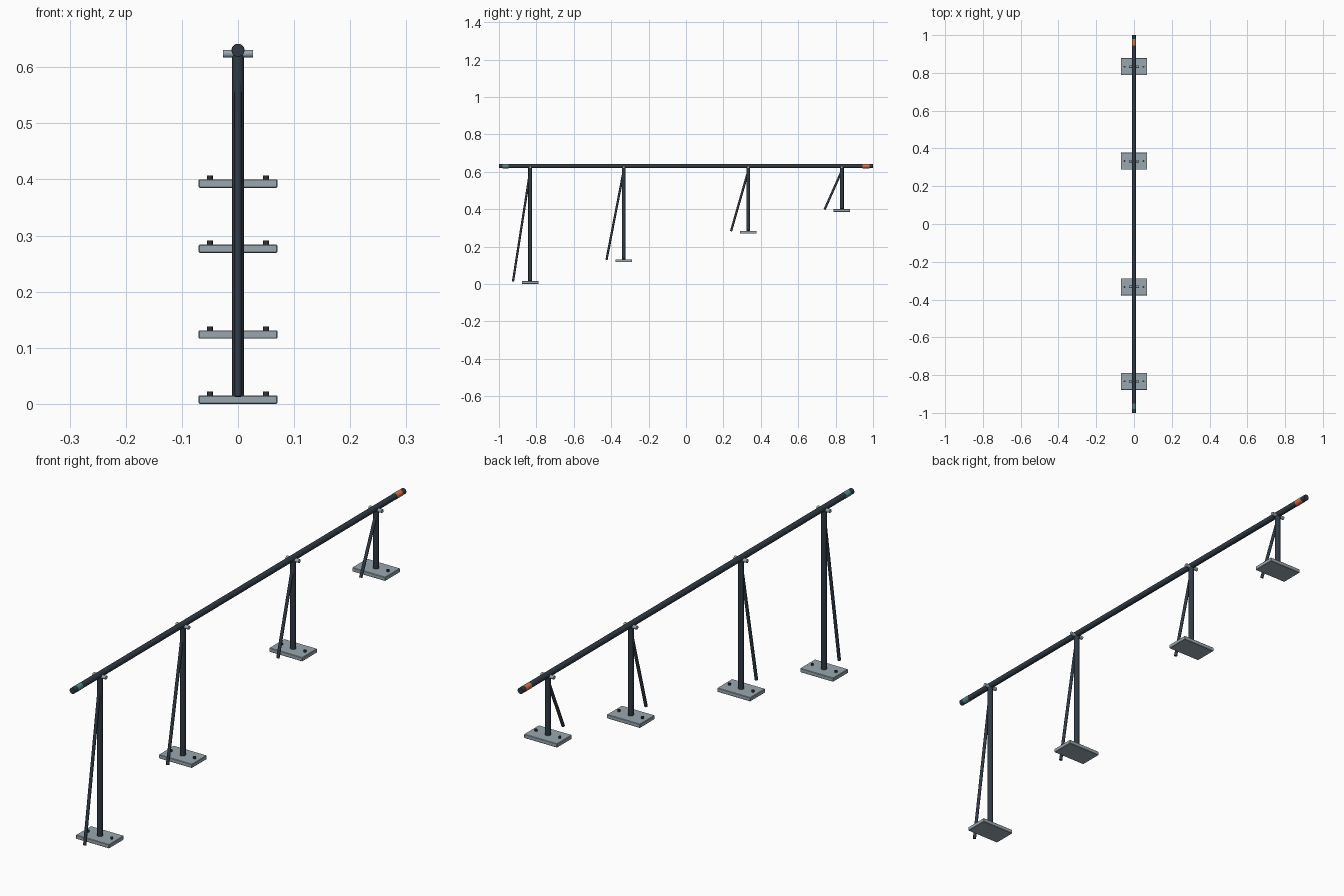
import bpy
from math import radians
from mathutils import Vector

if "Cube" in bpy.data.objects:
    bpy.data.objects.remove(bpy.data.objects["Cube"])


def mat(name, rgb):
    m = bpy.data.materials.new(name)
    m.diffuse_color = (*rgb, 1)
    m.use_nodes = True
    m.node_tree.nodes["Principled BSDF"].inputs["Base Color"].default_value = m.diffuse_color
    return m


DARK = mat("dark_metal", (0.03, 0.042, 0.058))
STEEL = mat("galvanised_steel", (0.32, 0.39, 0.43))
BOLT = mat("bolt_metal", (0.03, 0.035, 0.04))
TEAL = mat("teal_band", (0.08, 0.25, 0.24))
ORANGE = mat("orange_band", (0.7, 0.17, 0.07))


def rod(name, a, b, r, m, sides=24):
    a, b = Vector(a), Vector(b)
    d = b - a
    bpy.ops.mesh.primitive_cylinder_add(vertices=sides, radius=r, depth=d.length, location=(a + b) / 2)
    o = bpy.context.object
    o.rotation_euler = d.to_track_quat('Z', 'Y').to_euler()
    o.name = name
    o.data.materials.append(m)
    bpy.ops.object.shade_smooth_by_angle(angle=radians(35))
    return o


def box(name, loc, size, m):
    bpy.ops.mesh.primitive_cube_add(size=1, location=loc)
    o = bpy.context.object
    o.scale = size
    bpy.ops.object.transform_apply(location=False, rotation=False, scale=True)
    o.name = name
    o.data.materials.append(m)
    bev = o.modifiers.new("soft_edges", 'BEVEL')
    bev.width = 0.0015
    bev.segments = 1


RAIL_Z = 0.63

# Long level handrail with a coloured band near each end
rod("rail", (0, -1, RAIL_Z), (0, 1, RAIL_Z), 0.0112, DARK, 32)
rod("front_band", (0, -0.98, RAIL_Z), (0, -0.95, RAIL_Z), 0.0117, TEAL, 32)
rod("back_band", (0, 0.945, RAIL_Z), (0, 0.98, RAIL_Z), 0.0117, ORANGE, 32)

# Supports stepping up the slope, each shorter than the last
for i, (y, z) in enumerate([(-0.833, 0), (-0.333, 0.116), (0.333, 0.269), (0.833, 0.385)], 1):
    top = z + 0.015
    box(f"base_plate_{i}", (0, y, z + 0.0075), (0.14, 0.09, 0.015), STEEL)
    rod(f"post_{i}", (0, y, z + 0.01), (0, y, RAIL_Z - 0.005), 0.0105, DARK)
    rod(f"brace_{i}", (0, y - 0.092, z + 0.013), (0, y, 0.605), 0.006, DARK, 16)
    rod(f"clamp_pin_{i}", (-0.027, y, 0.624), (0.027, y, 0.624), 0.007, STEEL)
    for side in (-1, 1):
        rod(f"bolt_{i}", (side * 0.05, y, top - 0.003), (side * 0.05, y, top + 0.007), 0.005, BOLT, 12)
